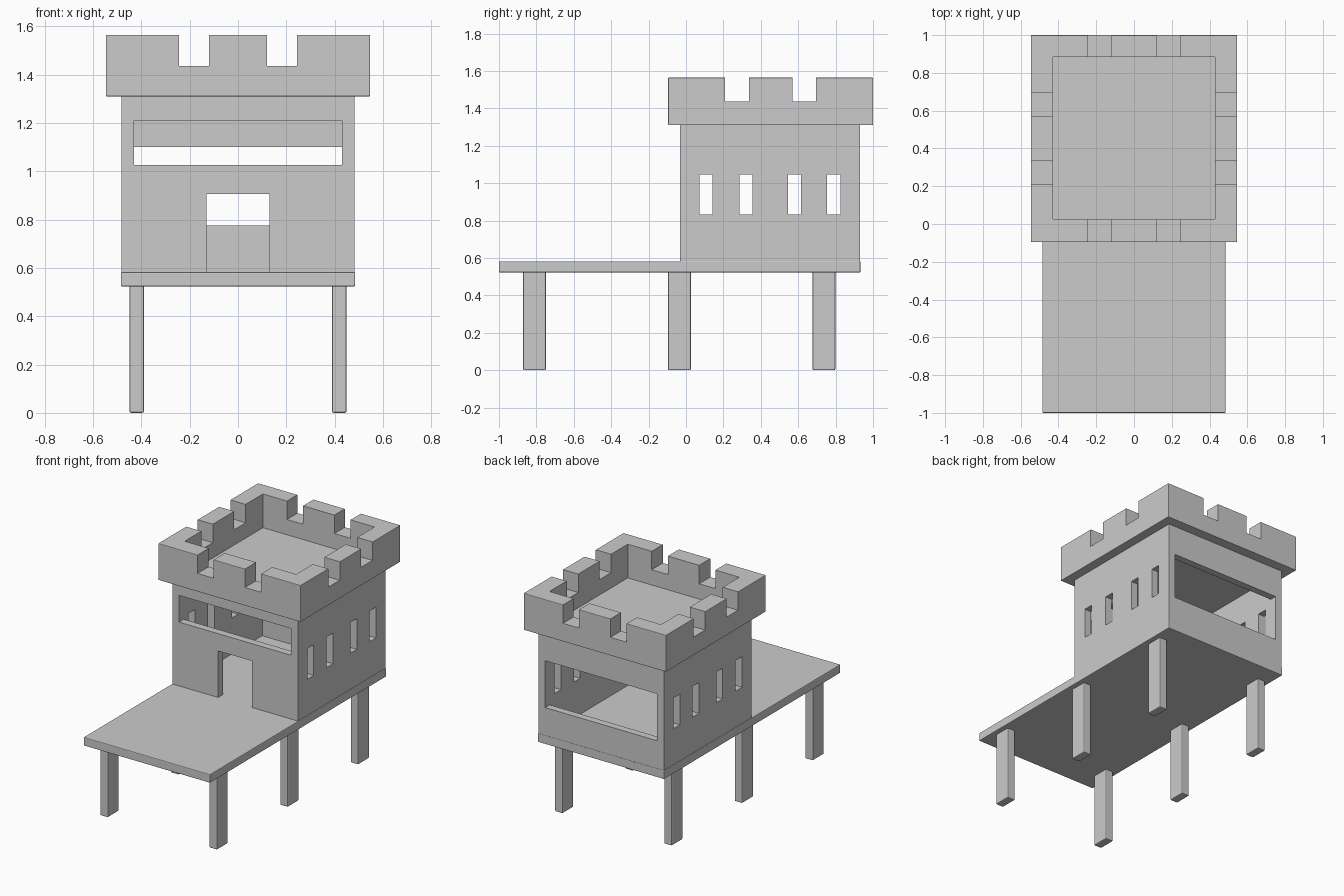
import bpy

if "Cube" in bpy.data.objects:
    bpy.data.objects.remove(bpy.data.objects["Cube"])


def box(name, x, y, z, bevel=0.0):
    """Axis-aligned box from (min, max) ranges, with an optional small edge bevel."""
    bpy.ops.mesh.primitive_cube_add(size=1, location=[(a + b) / 2 for a, b in (x, y, z)])
    ob = bpy.context.object
    ob.name = name
    ob.scale = [b - a for a, b in (x, y, z)]
    bpy.ops.object.transform_apply(location=False, rotation=False, scale=True)
    if bevel:
        m = ob.modifiers.new("bevel", 'BEVEL')
        m.width, m.segments = bevel, 2
        bpy.ops.object.modifier_apply(modifier=m.name)
    return ob


def cut(target, x, y, z):
    """Subtract a box from the target."""
    cutter = box("cutter", x, y, z)
    m = target.modifiers.new("cut", 'BOOLEAN')
    m.operation, m.solver, m.object = 'DIFFERENCE', 'EXACT', cutter
    bpy.context.view_layer.objects.active = target
    bpy.ops.object.modifier_apply(modifier=m.name)
    bpy.data.objects.remove(cutter, do_unlink=True)


# Deck and six legs
box("deck", (-0.485, 0.485), (-1.0, 0.933), (0.523, 0.582), 0.005)
for row, y in (("front", -0.81), ("middle", -0.035), ("back", 0.737)):
    for side, s in (("left", -1), ("right", 1)):
        box(f"{row}_{side}_leg", (s * 0.419 - 0.03, s * 0.419 + 0.03),
            (y - 0.061, y + 0.061), (0.0, 0.53), 0.007)

# Hollow tower room
room = box("tower_walls", (-0.481, 0.481), (-0.032, 0.93), (0.578, 1.315))
cut(room, (-0.43, 0.43), (0.02, 0.88), (0.5, 1.26))
cut(room, (-0.13, 0.13), (-0.2, 0.2), (0.5, 0.905))         # doorway
cut(room, (-0.43, 0.43), (-0.2, 0.3), (1.025, 1.21))        # front slot window
cut(room, (-0.43, 0.43), (0.6, 1.2), (0.775, 1.10))         # back window
for y in (0.108, 0.32, 0.581, 0.79):                        # side slits, both walls
    cut(room, (-0.8, 0.8), (y - 0.035, y + 0.035), (0.832, 1.045))

# Parapet with crenels
parapet = box("parapet", (-0.546, 0.546), (-0.095, 1.0), (1.31, 1.564), 0.003)
cut(parapet, (-0.428, 0.428), (0.027, 0.885), (1.33, 1.8))
for s in (-1, 1):
    cut(parapet, (s * 0.182 - 0.062, s * 0.182 + 0.062), (-0.5, 1.5), (1.436, 1.8))
    yc = 0.4525 + s * 0.18
    cut(parapet, (-1, 1), (yc - 0.063, yc + 0.063), (1.436, 1.8))
